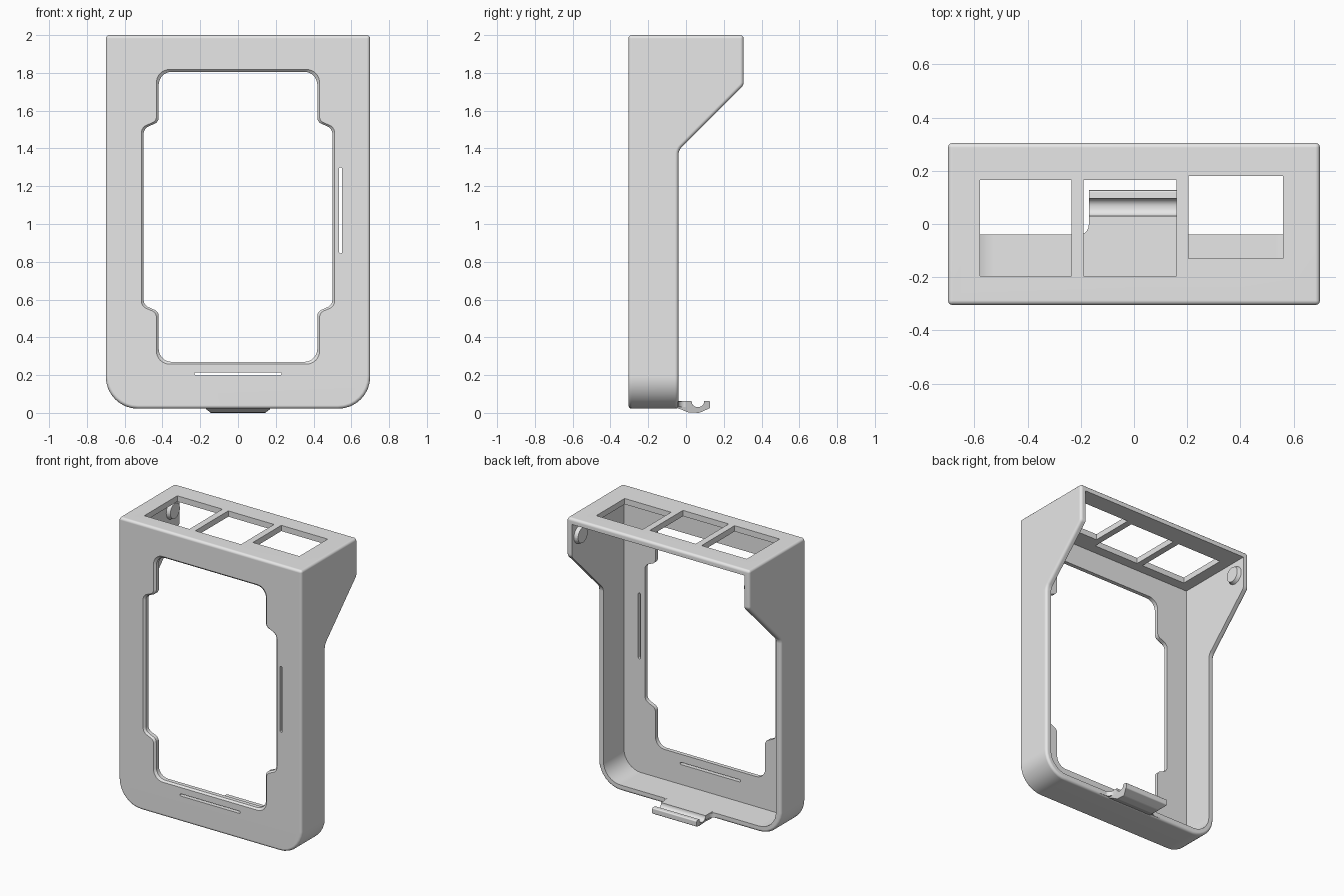
import bpy, bmesh, math
from mathutils import Vector

cube = bpy.data.objects.get("Cube")
if cube:
    bpy.data.objects.remove(cube, do_unlink=True)

grey = bpy.data.materials.new("light grey plastic")
grey.use_nodes = True
grey.diffuse_color = (0.8, 0.8, 0.8, 1)
grey.node_tree.nodes["Principled BSDF"].inputs["Base Color"].default_value = (0.8, 0.8, 0.8, 1)


def rounded(points, steps=8):
    """Turn (u, v, radius) corners into an outline with arcs."""
    out = []
    n = len(points)
    for i, (u, v, r) in enumerate(points):
        p = Vector((u, v))
        if r == 0:
            out.append(p)
            continue
        a = (Vector(points[i - 1][:2]) - p).normalized()
        b = (Vector(points[(i + 1) % n][:2]) - p).normalized()
        half = a.angle(b) / 2
        centre = p + (a + b).normalized() * (r / math.sin(half))
        start = p + a * (r / math.tan(half)) - centre
        end = p + b * (r / math.tan(half)) - centre
        sweep = start.angle(end)
        for k in range(steps + 1):
            t = k / steps
            out.append(centre + (start * math.sin((1 - t) * sweep)
                                 + end * math.sin(t * sweep)) / math.sin(sweep))
    return out


def rect(u0, u1, v0, v1, r_low=0, r_high=0):
    return rounded([(u0, v0, r_low), (u1, v0, r_low), (u1, v1, r_high), (u0, v1, r_high)])


def loft(name, axis, first, w0, second, w1):
    """Solid between two outlines at two depths along an axis."""
    place = {"x": lambda p, w: (w, p.x, p.y),
             "y": lambda p, w: (p.x, w, p.y),
             "z": lambda p, w: (p.x, p.y, w)}[axis]
    bm = bmesh.new()
    a = [bm.verts.new(place(p, w0)) for p in first]
    b = [bm.verts.new(place(p, w1)) for p in second]
    bm.faces.new(a)
    bm.faces.new(b)
    for i in range(len(a)):
        bm.faces.new((a[i - 1], a[i], b[i], b[i - 1]))
    bmesh.ops.recalc_face_normals(bm, faces=bm.faces)
    mesh = bpy.data.meshes.new(name)
    bm.to_mesh(mesh)
    bm.free()
    mesh.materials.append(grey)
    obj = bpy.data.objects.new(name, mesh)
    bpy.context.collection.objects.link(obj)
    return obj


def prism(name, axis, outline, w0, w1):
    return loft(name, axis, outline, w0, outline, w1)


def activate(obj):
    bpy.ops.object.select_all(action="DESELECT")
    obj.select_set(True)
    bpy.context.view_layer.objects.active = obj


def cut(obj, cutter):
    activate(obj)
    mod = obj.modifiers.new("cut", "BOOLEAN")
    mod.operation = "DIFFERENCE"
    mod.solver = "EXACT"
    mod.object = cutter
    bpy.ops.object.modifier_apply(modifier=mod.name)
    bpy.data.objects.remove(cutter, do_unlink=True)


def bevel(obj, width, segments):
    activate(obj)
    mod = obj.modifiers.new("round", "BEVEL")
    mod.width = width
    mod.segments = segments
    mod.limit_method = "ANGLE"
    mod.angle_limit = math.radians(35)
    mod.use_clamp_overlap = False
    bpy.ops.object.modifier_apply(modifier=mod.name)


def smooth(obj):
    activate(obj)
    bpy.ops.object.shade_smooth_by_angle(angle=math.radians(32))
    obj.modifiers.new("even shading", "WEIGHTED_NORMAL").keep_sharp = True


def window_outline(d):
    """Stepped window, grown outward by d."""
    mid = 1.038
    quarter = [(0.50 + d, 0.467 + d / 2, 0.045),
               (0.42 + d, 0.502 + d / 2, 0.035),
               (0.42 + d, 0.768 + d, 0.07)]
    top = quarter + [(-u, v, r) for u, v, r in reversed(quarter)]
    bottom = [(-u, -v, r) for u, v, r in top]
    return rounded([(u, mid + v, r) for u, v, r in top + bottom])


# Housing: rounded front outline, trimmed behind to a hooded side profile
housing = prism("housing", "y", rect(-0.70, 0.70, 0.022, 2.0, 0.17), -0.305, 0.6)
behind = rounded([(-0.04, -0.5, 0), (-0.04, 1.39, 0.06), (0.305, 1.735, 0.035),
                  (0.305, 2.5, 0), (1, 2.5, 0), (1, -0.5, 0)])
cut(housing, prism("back_trim", "x", behind, -1, 1))
bevel(housing, 0.018, 3)

# Hollow interior, open at the back
cut(housing, prism("cavity", "y", rect(-0.66, 0.66, 0.062, 1.96, 0.13), -0.265, 1))

# Front window with a chamfered rim
cut(housing, prism("window", "y", window_outline(0), -0.5, -0.2))
cut(housing, loft("window_rim", "y", window_outline(0.027), -0.320, window_outline(-0.003), -0.290))

# Thin slots in the front panel
cut(housing, prism("side_slot", "y", rect(0.535, 0.551, 0.845, 1.30, 0.007, 0.007), -0.5, -0.2))
cut(housing, prism("lower_slot", "y", rect(-0.23, 0.23, 0.199, 0.215, 0.007, 0.007), -0.5, -0.2))

# Three openings in the top
for x0, x1, y0, y1 in [(-0.58, -0.235, -0.195, 0.165),
                       (-0.19, 0.16, -0.195, 0.165),
                       (0.205, 0.56, -0.13, 0.18)]:
    cut(housing, prism("top_opening", "z", rect(x0, x1, y0, y1), 1.8, 2.2))
smooth(housing)

# Grooved latch tab at the bottom back
tab_profile = rounded([(-0.06, 0.03, 0), (-0.03, 0.02, 0), (0.01, 0.003, 0.02), (0.07, 0, 0.03),
                       (0.127, 0.025, 0.01), (0.127, 0.064, 0.008), (0.096, 0.064, 0),
                       (0.096, 0.031, 0.03), (0.03, 0.031, 0.03), (0.03, 0.064, 0),
                       (-0.06, 0.064, 0)])
tab = prism("latch_tab", "x", tab_profile, -0.17, 0.17)
for v in tab.data.vertices:
    if v.co.z < 0.012:
        v.co.x *= 0.86
smooth(tab)

# Flared root joining the tab to the housing
root = rounded([(-0.25, -0.07, 0), (0.25, -0.07, 0), (0.25, -0.042, 0), (0.17, -0.042, 0.04),
                (0.17, 0.025, 0), (-0.17, 0.025, 0), (-0.17, -0.042, 0.04), (-0.25, -0.042, 0)])
smooth(prism("latch_root", "z", root, 0.03, 0.061))

# Snap bosses on the inner side walls
for side, label in ((1, "left"), (-1, "right")):
    base = rect(0.155, 0.285, 1.795, 1.925, 0.064, 0.064)
    tip = rect(0.168, 0.272, 1.808, 1.912, 0.051, 0.051)
    smooth(loft(label + "_snap_boss", "x", base, side * 0.67, tip, side * 0.635))
